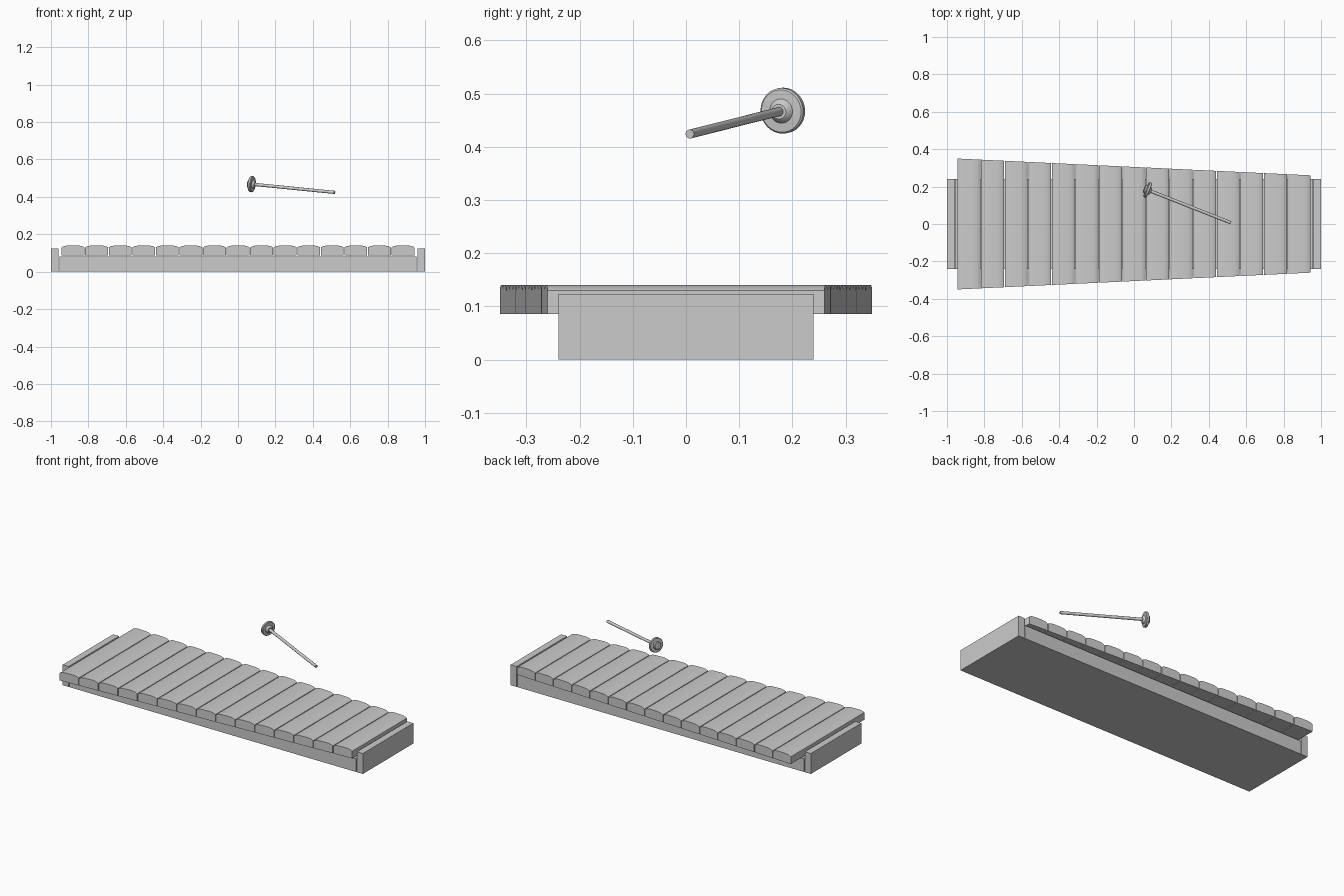
import bpy, math
from mathutils import Vector

if "Cube" in bpy.data.objects:
    bpy.data.objects.remove(bpy.data.objects["Cube"])


def mesh_object(name, verts, faces):
    me = bpy.data.meshes.new(name)
    me.from_pydata(verts, [], faces)
    ob = bpy.data.objects.new(name, me)
    bpy.context.collection.objects.link(ob)
    return ob


def box(name, x0, x1, y0, y1, z0, z1):
    v = [(x, y, z) for x in (x0, x1) for y in (y0, y1) for z in (z0, z1)]
    f = [(0, 1, 3, 2), (4, 6, 7, 5), (0, 4, 5, 1), (2, 3, 7, 6), (0, 2, 6, 4), (1, 5, 7, 3)]
    return mesh_object(name, v, f)


def smooth(ob, angle):
    bpy.ops.object.select_all(action='DESELECT')
    ob.select_set(True)
    bpy.context.view_layer.objects.active = ob
    bpy.ops.object.shade_smooth_by_angle(angle=math.radians(angle))


def lathe(name, profile, origin, axis, sides=32):
    # profile: (distance along axis, radius)
    n = len(profile)
    rot = Vector((0, 0, 1)).rotation_difference(axis)
    verts = []
    for t, r in profile:
        for k in range(sides):
            a = 2 * math.pi * k / sides
            verts.append(origin + rot @ Vector((r * math.cos(a), r * math.sin(a), t)))
    faces = [tuple(reversed(range(sides))), tuple(range((n - 1) * sides, n * sides))]
    for i in range(n - 1):
        for k in range(sides):
            j = (k + 1) % sides
            faces.append((i * sides + k, i * sides + j, (i + 1) * sides + j, (i + 1) * sides + k))
    ob = mesh_object(name, verts, faces)
    smooth(ob, 35)
    return ob


# Base block and raised end boards
box("base", -0.955, 0.955, -0.24, 0.24, 0.0, 0.08)
box("left_end_board", -1.0, -0.96, -0.24, 0.24, 0.0, 0.123)
box("right_end_board", 0.96, 1.0, -0.24, 0.24, 0.0, 0.123)
for side, x in (("left", -0.9575), ("right", 0.9575)):
    box(side + "_joint", x - 0.0025, x + 0.0025, -0.24, 0.24, 0.0, 0.004)

# Sounding bars: rounded tops, ends cut along a taper
COUNT, PITCH, HALF = 15, 0.126, 0.061
half_profile = [(HALF, 0.086), (HALF, 0.130), (0.053, 0.1345), (0.043, 0.138), (0.025, 0.140)]
profile = half_profile + [(-x, z) for x, z in reversed(half_profile)]
n = len(profile)
for i in range(COUNT):
    cx = (i - (COUNT - 1) / 2) * PITCH
    verts = []
    for s in (-1, 1):
        for px, z in profile:
            x = cx + px
            verts.append((x, s * (0.305 - 0.0475 * x), z))
    faces = [tuple(reversed(range(n))), tuple(range(n, 2 * n))]
    faces += [(k, (k + 1) % n, (k + 1) % n + n, k + n) for k in range(n)]
    faces = [tuple(reversed(f)) for f in faces]
    smooth(mesh_object(f"bar_{i + 1}", verts, faces), 30)

# Mallet floating above the bars
head = Vector((0.073, 0.182, 0.468))
tip = Vector((0.517, 0.007, 0.424))
axis = (tip - head).normalized()
length = (tip - head).length
lathe("mallet_handle", [(0.0, 0.0085), (length, 0.0085)], head, axis, 16)
lathe("mallet_head",
      [(-0.020, 0.019), (-0.017, 0.022), (-0.009, 0.023), (-0.008, 0.040), (-0.005, 0.0430),
       (0.005, 0.0430), (0.008, 0.040), (0.009, 0.023), (0.017, 0.018), (0.020, 0.014)],
      head, axis)

# Consistent outward normals
import bmesh
for ob in bpy.context.collection.objects:
    bm = bmesh.new()
    bm.from_mesh(ob.data)
    bmesh.ops.recalc_face_normals(bm, faces=bm.faces)
    bm.to_mesh(ob.data)
    bm.free()
